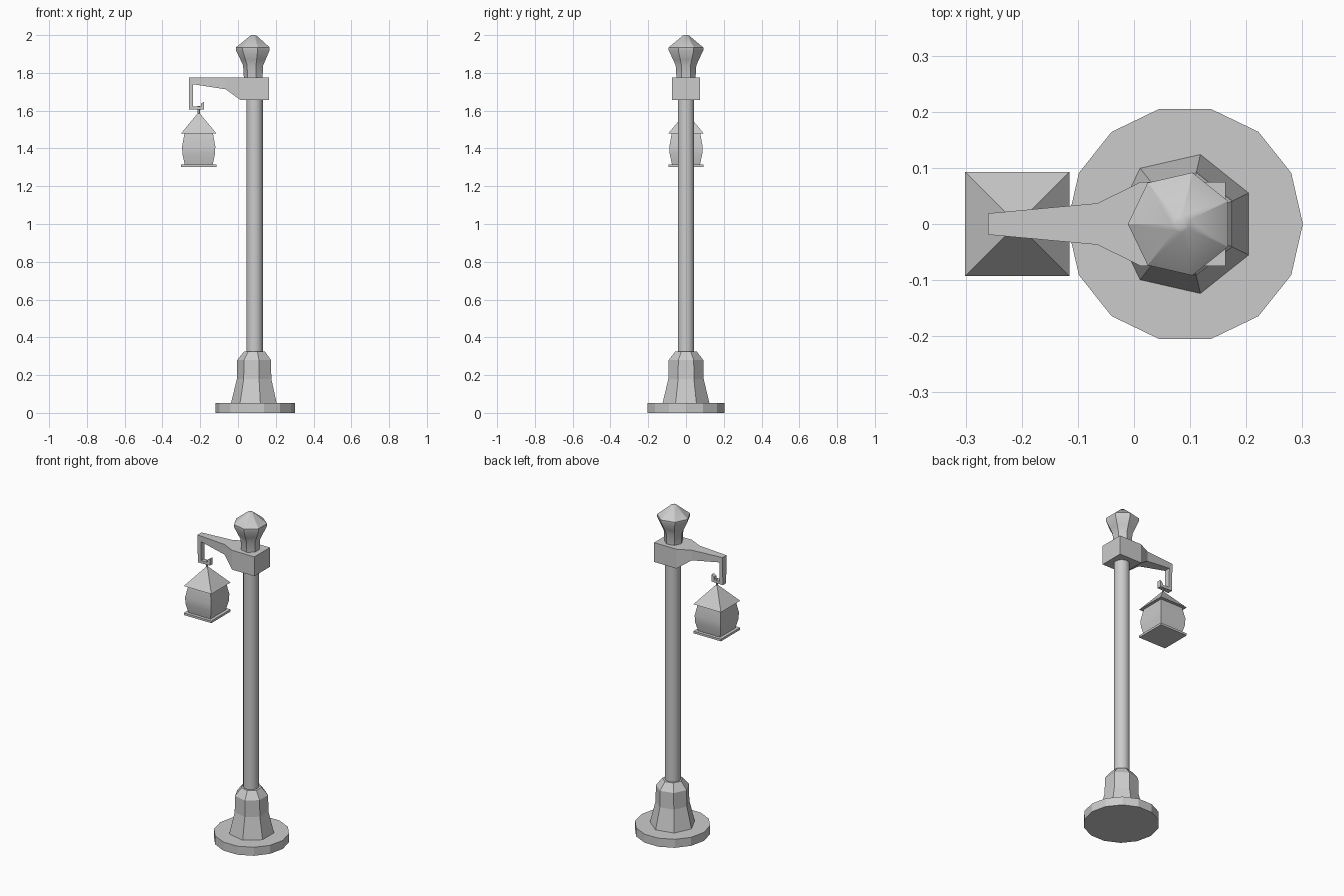
import bpy
from math import cos, sin, pi, radians

if "Cube" in bpy.data.objects:
    bpy.data.objects.remove(bpy.data.objects["Cube"])

CX = 0.088    # post axis
LX = -0.208   # lantern axis


def make(name, verts, faces, smooth=None):
    me = bpy.data.meshes.new(name)
    me.from_pydata(verts, [], faces)
    me.update()
    ob = bpy.data.objects.new(name, me)
    bpy.context.collection.objects.link(ob)
    bpy.ops.object.select_all(action='DESELECT')
    ob.select_set(True)
    bpy.context.view_layer.objects.active = ob
    bpy.ops.object.mode_set(mode='EDIT')
    bpy.ops.mesh.select_all(action='SELECT')
    bpy.ops.mesh.normals_make_consistent(inside=False)
    bpy.ops.object.mode_set(mode='OBJECT')
    if smooth:
        bpy.ops.object.shade_smooth_by_angle(angle=radians(smooth))
    return ob


def bridge(name, rings, smooth=None):
    """Skin equal-sized rings of points and cap both ends."""
    n = len(rings[0])
    verts = [p for r in rings for p in r]
    faces = [(k * n + i, k * n + (i + 1) % n, (k + 1) * n + (i + 1) % n, (k + 1) * n + i)
             for k in range(len(rings) - 1) for i in range(n)]
    faces += [tuple(range(n)), tuple(range(len(verts) - n, len(verts)))]
    return make(name, verts, faces, smooth)


def turned(name, cx, sides, profile, start=0.0, smooth=None):
    """Faceted turned part from (radius, z) pairs."""
    rings = [[(cx + r * cos(start + 2 * pi * i / sides), r * sin(start + 2 * pi * i / sides), z)
              for i in range(sides)] for r, z in profile]
    return bridge(name, rings, smooth)


# Post: round foot, seven-sided pedestal, pole and finial
turned("foot_disc", 0.091, 14, [(0.21, 0), (0.21, 0.052)])
turned("pedestal", 0.09, 7, [(0.127, 0.052), (0.096, 0.18), (0.094, 0.28), (0.058, 0.325)], pi)
turned("pole", CX, 14, [(0.044, 0.3), (0.044, 1.67)], smooth=40)
turned("finial", 0.083, 7, [(0.052, 1.775), (0.056, 1.84), (0.07, 1.87), (0.094, 1.92),
                            (0.094, 1.935), (0.016, 1.998), (0.008, 2.0)], pi, 30)

# Bracket: block, tapering arm and hook as (outer xz, inner xz, half width)
stations = [
    ((0.163, 1.775), (0.163, 1.657), 0.075),
    ((0.012, 1.775), (0.012, 1.657), 0.075),
    ((-0.065, 1.775), (-0.065, 1.713), 0.037),
    ((-0.26, 1.775), (-0.238, 1.74), 0.019),
    ((-0.26, 1.606), (-0.238, 1.622), 0.016),
    ((-0.18, 1.606), (-0.197, 1.622), 0.013),
    ((-0.18, 1.648), (-0.197, 1.636), 0.011),
]
bridge("bracket_arm", [[(o[0], -w, o[1]), (o[0], w, o[1]), (i[0], w, i[1]), (i[0], -w, i[1])]
                       for o, i, w in stations])

# Hanging lantern: square parts, half widths scaled to corner radius
q = 2 ** 0.5
turned("lantern_stem", LX, 6, [(0.006, 1.575), (0.006, 1.625)])
turned("lantern_roof", LX, 4, [(0.093 * q, 1.48), (0.003, 1.59)], pi / 4)
turned("lantern_body", LX, 4, [(0.074 * q, 1.315), (0.086 * q, 1.37), (0.088 * q, 1.41),
                               (0.075 * q, 1.482)], pi / 4, 30)
turned("lantern_base", LX, 4, [(0.093 * q, 1.303), (0.093 * q, 1.316)], pi / 4)
